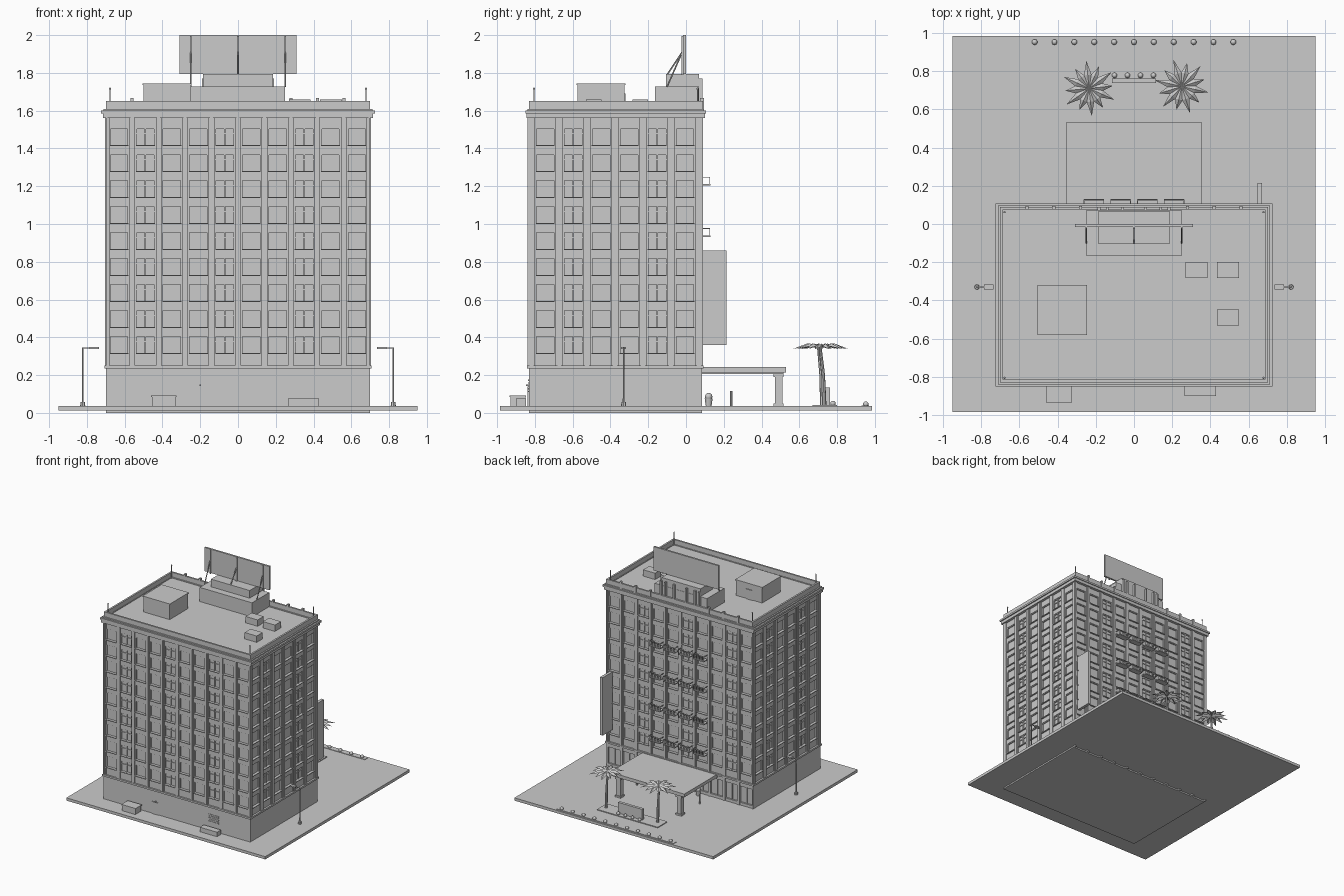
import bpy, bmesh, math
from mathutils import Vector, Matrix

if "Cube" in bpy.data.objects:
    bpy.data.objects.remove(bpy.data.objects["Cube"])

mat = bpy.data.materials.new("plain_grey")
mat.diffuse_color = (0.6, 0.6, 0.6, 1)
mat.use_nodes = True
mat.node_tree.nodes["Principled BSDF"].inputs["Base Color"].default_value = mat.diffuse_color


def finish(name, bm, smooth=False):
    bmesh.ops.recalc_face_normals(bm, faces=bm.faces)
    me = bpy.data.meshes.new(name)
    bm.to_mesh(me)
    bm.free()
    me.materials.append(mat)
    for p in me.polygons:
        p.use_smooth = smooth
    ob = bpy.data.objects.new(name, me)
    bpy.context.collection.objects.link(ob)
    return ob


def boxes(name, items):
    """Each item is x0, x1, y0, y1, z0, z1."""
    bm = bmesh.new()
    for x0, x1, y0, y1, z0, z1 in items:
        m = Matrix.Translation(((x0 + x1) / 2, (y0 + y1) / 2, (z0 + z1) / 2))
        m = m @ Matrix.Diagonal((abs(x1 - x0), abs(y1 - y0), abs(z1 - z0), 1))
        bmesh.ops.create_cube(bm, size=1, matrix=m)
    return finish(name, bm)


def rods(name, items, seg=8):
    """Each item is start, end, start radius, end radius."""
    bm = bmesh.new()
    for a, b, r0, r1 in items:
        a, b = Vector(a), Vector(b)
        d = b - a
        m = Matrix.Translation((a + b) / 2) @ d.to_track_quat('Z', 'Y').to_matrix().to_4x4()
        bmesh.ops.create_cone(bm, cap_ends=True, segments=seg, radius1=r0, radius2=r1,
                              depth=d.length, matrix=m)
    return finish(name, bm)


def balls(name, items):
    bm = bmesh.new()
    for x, y, z, r in items:
        bmesh.ops.create_uvsphere(bm, u_segments=10, v_segments=6, radius=r,
                                  matrix=Matrix.Translation((x, y, z)))
    return finish(name, bm, True)


def ring(x, y0, y1, t, z0, z1):
    """Four walls of thickness t around a rectangle."""
    return [(-x, x, y0, y0 + t, z0, z1), (-x, x, y1 - t, y1, z0, z1),
            (-x, -x + t, y0 + t, y1 - t, z0, z1), (x - t, x, y0 + t, y1 - t, z0, z1)]


# Plot and building mass
W, Y0, Y1 = 0.70, -0.835, 0.085
YM = (Y0 + Y1) / 2
boxes("ground_slab", [(-0.95, 0.95, -0.985, 0.985, 0.012, 0.036)])
boxes("base_storey", [(-W, W, -0.832, 0.066, 0, 0.24)])
boxes("tower_core", [(-0.68, 0.68, Y0 + 0.02, Y1 - 0.02, 0.24, 1.575)])
boxes("base_band", [(-0.708, 0.708, Y0 - 0.007, Y1 + 0.007, 0.235, 0.25)])
boxes("roof_deck", [(-0.69, 0.69, -0.825, 0.08, 1.57, 1.605)])
boxes("cornice", ring(0.715, -0.845, 0.1, 0.04, 1.56, 1.585)
      + ring(0.725, -0.85, 0.107, 0.05, 1.585, 1.60) + ring(0.712, -0.84, 0.096, 0.03, 1.60, 1.61))
boxes("parapet", ring(0.70, -0.83, 0.09, 0.015, 1.60, 1.65))

# Facades: u runs along the wall, d is the distance outward from it
parts = {k: [] for k in ("pilasters", "spandrels", "window_sills", "window_frames")}


def put(kind, side, u0, u1, d0, d1, z0, z1):
    if side in ("front", "back"):
        ya, yb = (Y0 - d0, Y0 - d1) if side == "front" else (Y1 + d0, Y1 + d1)
        parts[kind].append((u0, u1, min(ya, yb), max(ya, yb), z0, z1))
    else:
        s = 1 if side == "right" else -1
        xa, xb = s * (W + d0), s * (W + d1)
        parts[kind].append((min(xa, xb), max(xa, xb), YM + u0, YM + u1, z0, z1))


FLOORS = [0.41 + 0.1375 * i for i in range(9)]
for side, n, step, half in (("front", 10, 0.14, W), ("back", 10, 0.14, W),
                            ("right", 6, 0.148, 0.46), ("left", 6, 0.148, 0.46)):
    for i in range(n + 1):
        u = (i - n / 2) * step
        w = step / 2 - 0.055
        put("pilasters", side, max(u - w, -half), min(u + w, half), -0.021, 0, 0.25, 1.56)
        put("pilasters", side, max(u - w * .55, -half), min(u + w * .55, half), -0.005, 0.004, 0.25, 1.56)
    for i in range(n):
        u = (i - (n - 1) / 2) * step
        a, b = u - 0.055, u + 0.055
        for k, head in enumerate(FLOORS):
            sill = head - 0.092
            low = 0.25 if k == 0 else FLOORS[k - 1]
            put("spandrels", side, a, b, -0.021, -0.008, low, sill)
            put("window_sills", side, a + 0.005, b - 0.005, -0.021, 0.003, sill - 0.006, sill)
            for e0, e1 in ((a, a + 0.009), (b - 0.009, b)):
                put("window_frames", side, e0, e1, -0.021, -0.008, sill, head)
            put("window_frames", side, a + 0.009, b - 0.009, -0.021, -0.012, head - 0.006, head)
            if i % 3 == 1:
                put("window_frames", side, u - 0.004, u + 0.004, -0.021, -0.012, sill, head - 0.006)
                put("window_frames", side, a + 0.009, b - 0.009, -0.021, -0.014,
                    head - 0.034, head - 0.029)
        put("spandrels", side, a, b, -0.021, -0.008, FLOORS[-1], 1.56)
for k, v in parts.items():
    boxes(k, v)

# Shopfront under the rear facade
shop = [(max(x - 0.012, -W), min(x + 0.012, W), 0.06, Y1, 0, 0.235)
        for x in [(i - 5) * 0.14 for i in range(11)]]
shop += [(-W, W, 0.06, 0.08, 0.2, 0.235), (-W, W, 0.06, 0.08, 0.03, 0.06)]
shop += [(x - 0.003, x + 0.003, 0.06, 0.074, 0.06, 0.2) for x in [(i - 4.5) * 0.14 for i in range(10)]]
boxes("shopfront_frame", shop)

# Balconies
slabs, rails = [], []
for z in (0.388, 0.663, 0.936, 1.207):
    for x in (-0.21, -0.07, 0.07, 0.21):
        slabs.append((x - 0.052, x + 0.052, 0.08, 0.13, z - 0.004, z + 0.004))
        rails.append((x - 0.052, x + 0.052, 0.124, 0.128, z + 0.038, z + 0.043))
        for s in (-1, 1):
            rails.append((x + s * 0.052 - 0.002, x + s * 0.052 + 0.002, 0.08, 0.128, z + 0.038, z + 0.043))
        for i in range(8):
            u = x - 0.05 + i * 0.1 / 7
            rails.append((u - 0.0015, u + 0.0015, 0.1245, 0.1275, z, z + 0.04))
boxes("balcony_slabs", slabs)
boxes("balcony_rails", rails)

# Entrance canopy with columns
boxes("canopy", [(-0.355, 0.355, 0.08, 0.53, 0.215, 0.243), (-0.34, 0.34, 0.08, 0.515, 0.207, 0.215)])
cols = []
for x in (-0.29, 0.29):
    for r, z0, z1 in ((0.027, 0.03, 0.05), (0.02, 0.05, 0.19), (0.027, 0.19, 0.21)):
        cols.append((x - r, x + r, 0.49 - r, 0.49 + r, z0, z1))
boxes("canopy_columns", cols)
boxes("blade_sign", [(0.645, 0.67, 0.08, 0.215, 0.36, 0.86)])

# Roof structures
boxes("stair_house", [(-0.50, -0.25, -0.575, -0.325, 1.60, 1.735), (-0.505, -0.245, -0.58, -0.32, 1.735, 1.743)])
boxes("stair_house_door", [(-0.41, -0.35, -0.33, -0.319, 1.60, 1.69)])
boxes("penthouse", [(-0.25, 0.25, -0.165, 0.07, 1.60, 1.727), (-0.185, 0.185, -0.105, 0.068, 1.727, 1.793)])
fins = [(x - 0.008, x + 0.008, 0.075, 0.095, 1.60, 1.667)
        for s in (-1, 1) for x in (s * 0.56, s * 0.42, s * 0.28)]
fins += [(x - 0.007, x + 0.007, 0.07, 0.088, 1.61, 1.77) for x in (-0.183, -0.14, -0.06, 0.06, 0.14, 0.183)]
boxes("parapet_fins", fins)
boxes("rooftop_coolers", [(x, x + 0.115, y, y + 0.082, 1.60, 1.66)
                          for x, y in ((0.27, -0.282), (0.435, -0.282), (0.435, -0.53))])
boxes("billboard", [(-0.31, 0.31, -0.016, 0, 1.795, 2.0)])
boxes("billboard_posts", [(x - 0.005, x + 0.005, -0.024, -0.014, 1.79, 1.995) for x in (-0.25, 0, 0.25)])
rods("billboard_braces", [((x, -0.1, 1.79 if x == 0 else 1.727), (x, -0.02, 1.91), 0.004, 0.004)
                          for x in (-0.25, 0, 0.25)], 6)
corners = [(sx * 0.678, y) for sx in (-1, 1) for y in (-0.805, 0.062)]
rods("corner_masts", [((x, y, 1.60), (x, y, 1.715), 0.003, 0.003) for x, y in corners])
balls("corner_mast_lamps", [(x, y, 1.716, 0.006) for x, y in corners])

# Street lamps on both sides
lamp_rods = []
for s in (-1, 1):
    lamp_rods += [((s * 0.822, -0.33, 0.03), (s * 0.822, -0.33, 0.345), 0.005, 0.004),
                  ((s * 0.822, -0.33, 0.03), (s * 0.822, -0.33, 0.058), 0.014, 0.012),
                  ((s * 0.822, -0.33, 0.343), (s * 0.77, -0.33, 0.343), 0.003, 0.003)]
rods("street_lamps", lamp_rods)
boxes("street_lamp_heads", [(s * 0.76 - 0.025, s * 0.76 + 0.025, -0.343, -0.317, 0.338, 0.349) for s in (-1, 1)])

# Palms with drooping star-shaped crowns
trunks, crown = [], bmesh.new()
for x, y, turn in ((-0.235, 0.71, 0.1), (0.25, 0.72, 0.3)):
    pts = [Vector((x, y + 0.012, 0.03)), Vector((x, y + 0.006, 0.2)), Vector((x, y - 0.01, 0.355))]
    trunks += [(pts[0], pts[1], 0.012, 0.01), (pts[1], pts[2], 0.01, 0.007)]
    for i in range(12):
        a = turn + i * math.tau / 12
        d, t = Vector((math.cos(a), math.sin(a), 0)), Vector((-math.sin(a), math.cos(a), 0))
        c = Vector((x, y, 0.355))
        length = 0.145 if i % 2 else 0.125
        up = Vector((0, 0, 1))
        mid = d * 0.07
        root, ridge, tip = [crown.verts.new(v) for v in (c, c + mid + up * 0.012, c + d * length - up * 0.016)]
        for s in (-1, 1):
            edge = crown.verts.new(c + mid + t * s * 0.02 - up * 0.002)
            crown.faces.new((root, edge, ridge) if s < 0 else (root, ridge, edge))
            crown.faces.new((ridge, edge, tip) if s < 0 else (ridge, tip, edge))
rods("palm_trunks", trunks)
finish("palm_crowns", crown)

# Forecourt garden, monument and planting
boxes("garden_bed", [(-0.29, 0.29, 0.67, 0.80, 0.03, 0.043), (-0.56, 0.56, 0.93, 0.97, 0.03, 0.04)])
boxes("monument_panel", [(-0.115, 0.115, 0.738, 0.762, 0.04, 0.135)])
balls("garden_shrubs", [(x, 0.778, 0.05, 0.014) for x in (-0.102, -0.034, 0.034, 0.102)]
      + [((i - 5) * 0.104, 0.952, 0.046, 0.015) for i in range(11)])
rods("entrance_pots", [((x, 0.12, 0.03), (x, 0.12, 0.075), 0.014, 0.021) for x in (-0.2, 0.2)], 12)
balls("entrance_pot_plants", [(x, 0.12, 0.086, 0.02) for x in (-0.2, 0.2)])
rods("bollards", [((x, 0.24, 0.03), (x, 0.24, 0.115), 0.007, 0.007) for x in (-0.3, 0.3)])

# Service side
boxes("waste_bins", [(-0.455, -0.33, -0.93, -0.85, 0.03, 0.083), (-0.46, -0.325, -0.934, -0.847, 0.083, 0.091),
                     (0.265, 0.43, -0.90, -0.846, 0.03, 0.075)])
boxes("service_door", [(-0.235, -0.175, -0.838, -0.83, 0.03, 0.14)])
boxes("service_lamp", [(-0.205, -0.195, -0.848, -0.83, 0.142, 0.15)])
boxes("wall_vent", [(0.30, 0.40, -0.836, -0.83, z, z + 0.006) for z in (0.11, 0.125, 0.14, 0.155, 0.17)])
